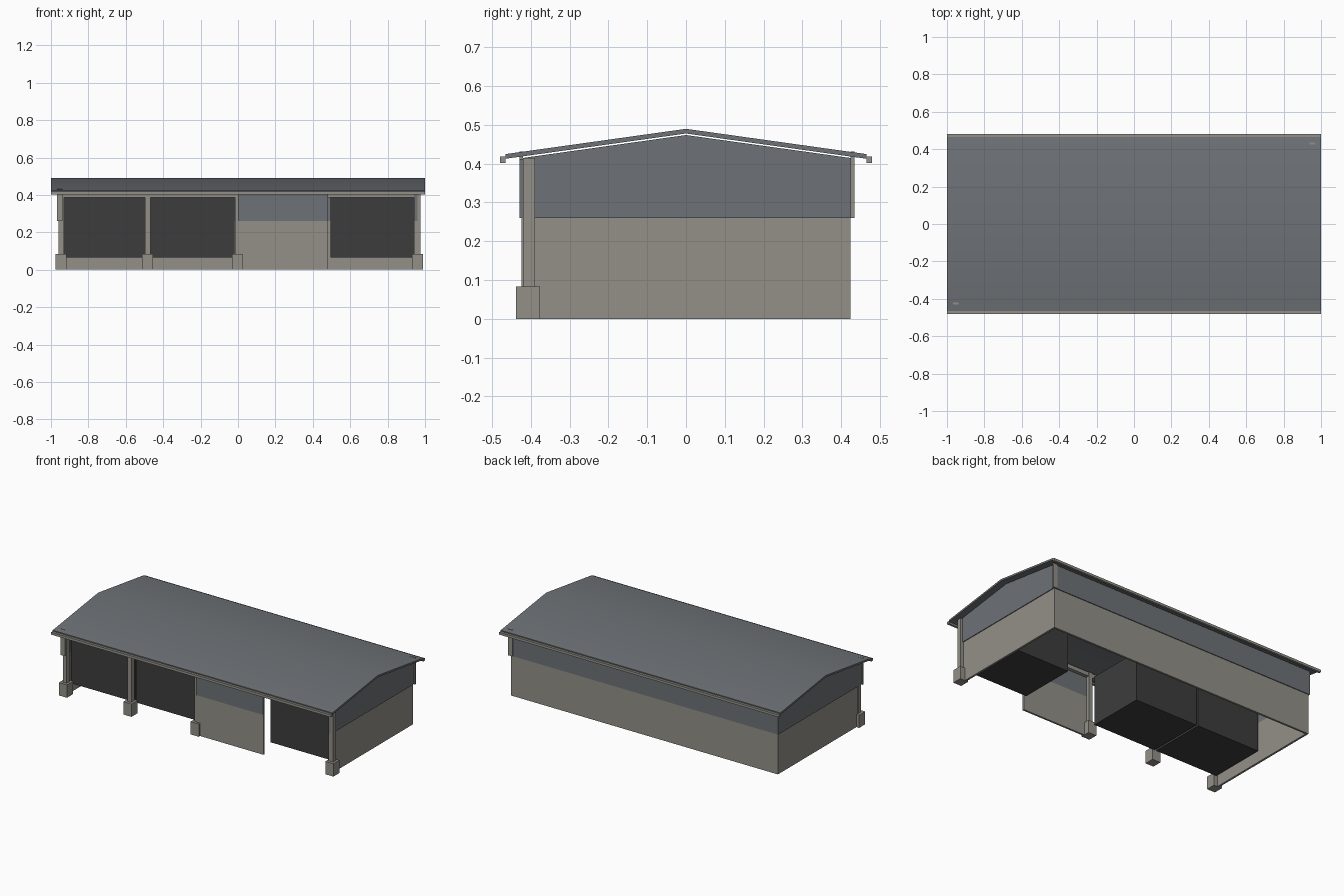
import bpy
import math

if "Cube" in bpy.data.objects:
    bpy.data.objects.remove(bpy.data.objects["Cube"])


def material(name, rgb):
    m = bpy.data.materials.new(name)
    m.use_nodes = True
    m.diffuse_color = (*rgb, 1)
    bsdf = m.node_tree.nodes["Principled BSDF"]
    bsdf.inputs["Base Color"].default_value = (*rgb, 1)
    bsdf.inputs["Roughness"].default_value = 0.8
    return m


STONE = material("warm grey", (0.29, 0.28, 0.245))
SLATE = material("blue grey", (0.155, 0.17, 0.185))
DARK = material("charcoal", (0.046, 0.046, 0.046))


def prism(name, profile, x0, x1, mat):
    """Extrude a (y, z) profile along x."""
    n = len(profile)
    verts = [(x, y, z) for x in (x0, x1) for y, z in profile]
    faces = [tuple(reversed(range(n))), tuple(range(n, 2 * n))]
    faces += [(i, (i + 1) % n, (i + 1) % n + n, i + n) for i in range(n)]
    mesh = bpy.data.meshes.new(name)
    mesh.from_pydata(verts, [], faces)
    mesh.materials.append(mat)
    obj = bpy.data.objects.new(name, mesh)
    bpy.context.collection.objects.link(obj)
    return obj


def box(name, x, y, z, mat):
    profile = [(y[0], z[0]), (y[1], z[0]), (y[1], z[1]), (y[0], z[1])]
    return prism(name, profile, x[0], x[1], mat)


SPLIT = 0.26      # height where masonry meets cladding
SLOPE = 0.14


# Roof slab, smooth over the ridge
EAVE, RIDGE, THICK = 0.465, 0.49, 0.012
drop = SLOPE * EAVE
roof = prism("roof", [(-EAVE, RIDGE - drop - THICK), (0, RIDGE - THICK),
                      (EAVE, RIDGE - drop - THICK), (EAVE, RIDGE - drop),
                      (0, RIDGE), (-EAVE, RIDGE - drop)], -1, 1, SLATE)
bpy.ops.object.select_all(action="DESELECT")
roof.select_set(True)
bpy.context.view_layer.objects.active = roof
bpy.ops.object.shade_smooth_by_angle(angle=math.radians(30))

# Gutters along both eaves
for side, y in (("front", (-0.48, -0.465)), ("back", (0.465, 0.48))):
    box(side + "_gutter", (-1, 1), y, (0.402, 0.418), STONE)

# End walls: masonry below, gabled cladding above
for side, xl, xu in (("right", (-0.955, -0.942), (-0.96, -0.942)),
                     ("left", (0.942, 0.955), (0.942, 0.96))):
    box(side + "_lower_wall", xl, (-0.42, 0.425), (0, SPLIT), STONE)
    prism(side + "_gable", [(-0.42, SPLIT), (0.43, SPLIT), (0.43, 0.414),
                            (0, 0.474), (-0.42, 0.415)], *xu, SLATE)

# Back wall
box("back_lower_wall", (-0.955, 0.955), (0.412, 0.425), (0, SPLIT), STONE)
box("back_cladding", (-0.96, 0.96), (0.412, 0.43), (SPLIT, 0.414), SLATE)

# Front wall panel
box("front_lower_panel", (0, 0.48), (-0.425, -0.413), (0, SPLIT), STONE)
box("front_cladding", (0, 0.48), (-0.43, -0.413), (SPLIT, 0.412), SLATE)

# Corner trims reaching through the roof edge
box("front_corner_trim", (-0.968, -0.938), (-0.43, -0.42), (SPLIT, 0.432), STONE)
box("back_corner_trim", (0.938, 0.968), (0.425, 0.435), (SPLIT, 0.432), STONE)

# Front posts on footings, with a header beam
for i, x in enumerate((-0.945, -0.483, -0.002, 0.961)):
    box(f"post_{i + 1}", (x - 0.014, x + 0.014), (-0.42, -0.39), (0.08, 0.415), STONE)
    box(f"footing_{i + 1}", (x - 0.03, x + 0.028), (-0.438, -0.376), (0, 0.083), STONE)
box("header_beam", (-0.955, 0.97), (-0.419, -0.391), (0.386, 0.412), STONE)

# Bay units behind the openings
for i, x in enumerate((-0.932, -0.468, 0.495)):
    box(f"bay_unit_{i + 1}", (x, x + 0.45), (-0.375, 0.0), (0.066, 0.386), DARK)
